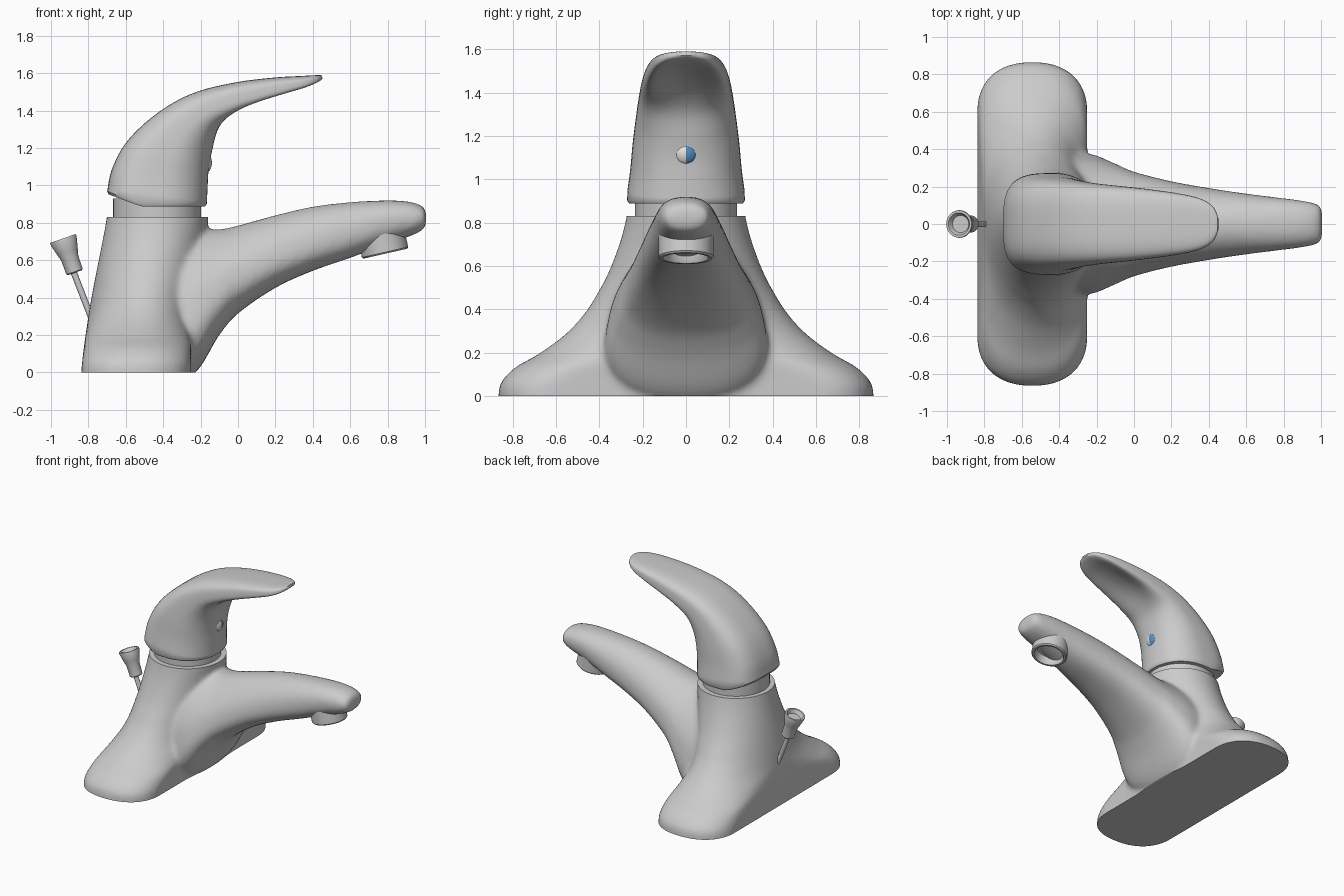
import bpy, bmesh, math
from mathutils import Vector

if "Cube" in bpy.data.objects:
    bpy.data.objects.remove(bpy.data.objects["Cube"])

def finish(name, bm, angle=40):
    bmesh.ops.recalc_face_normals(bm, faces=bm.faces[:])
    me = bpy.data.meshes.new(name)
    bm.to_mesh(me)
    bm.free()
    ob = bpy.data.objects.new(name, me)
    bpy.context.collection.objects.link(ob)
    bpy.ops.object.select_all(action='DESELECT')
    ob.select_set(True)
    bpy.context.view_layer.objects.active = ob
    bpy.ops.object.shade_smooth_by_angle(angle=math.radians(angle))
    return ob

def spline_rows(rows, steps):
    # Catmull-Rom interpolation of the section parameters
    out = []
    for i in range(len(rows) - 1):
        p0, p1, p2, p3 = (rows[min(max(i + j, 0), len(rows) - 1)] for j in (-1, 0, 1, 2))
        for s in range(steps):
            t = s / steps
            out.append([0.5 * (2*b + (c - a)*t + (2*a - 5*b + 4*c - d)*t*t + (3*b - a - 3*c + d)*t**3)
                        for a, b, c, d in zip(p0, p1, p2, p3)])
    out.append(list(rows[-1]))
    return out

def loft(bm, rings):
    loops = [[bm.verts.new(p) for p in r] for r in rings]
    n = len(loops[0])
    for a, b in zip(loops, loops[1:]):
        for i in range(n):
            bm.faces.new((a[i], a[(i+1) % n], b[(i+1) % n], b[i]))
    bm.faces.new(loops[0])
    bm.faces.new(loops[-1])

def sup(v, n):
    return math.copysign(abs(v) ** (2 / n), v)

def lathe(name, profile, origin, axis, seg=40):
    bm = bmesh.new()
    loft(bm, [[(r * math.cos(2*math.pi*i/seg), r * math.sin(2*math.pi*i/seg), z) for i in range(seg)]
              for r, z in profile])
    rot = Vector((0, 0, 1)).rotation_difference(Vector(axis)).to_matrix().to_4x4()
    bm.transform(rot)
    bmesh.ops.translate(bm, verts=bm.verts[:], vec=origin)
    return finish(name, bm)

ANG = [(i + 0.5) * 2 * math.pi / 64 for i in range(64)]

# Body: horizontal sections (z, x left, x right, half width, end length, exponent)
body_rows = [(-.1, -.84, -.25, .865, .27, 2.3), (0, -.838, -.25, .865, .27, 2.3),
             (.06, -.833, -.25, .855, .28, 2.3), (.13, -.825, -.25, .79, .34, 2.3),
             (.2, -.815, -.25, .67, .42, 2.2), (.3, -.80, -.24, .54, .50, 2.1),
             (.42, -.78, -.22, .44, .44, 2), (.55, -.755, -.2, .367, .367, 2),
             (.7, -.725, -.175, .308, .308, 2), (.83, -.702, -.158, .274, .274, 2),
             (.93, -.69, -.155, .262, .262, 2)]
bm = bmesh.new()
rings = []
for z, xl, xr, w, e, n in spline_rows(body_rows, 5):
    L = max(0, w - e)
    rings.append([((xl+xr)/2 + (xr-xl)/2 * sup(math.cos(t), n),
                   math.copysign(L, math.sin(t)) + e * sup(math.sin(t), n), z) for t in ANG])
loft(bm, rings)

# Spout: egg sections along x (x, bottom, top, half width, egg factor)
spout_rows = [(-.45, .02, .74, .33, .3), (-.25, -.02, .765, .355, .35), (-.1, .2, .765, .305, .35),
              (0, .315, .785, .268, .3), (.2, .452, .84, .222, .25), (.4, .543, .886, .189, .2),
              (.6, .612, .91, .162, .1), (.8, .688, .92, .138, 0), (.92, .728, .912, .122, 0),
              (.985, .76, .89, .105, 0), (1.006, .785, .865, .085, 0)]
rings = []
for x, zb, zt, w, k in spline_rows(spout_rows, 5):
    rings.append([(x, w * sup(math.sin(t), 2.3) * (1 - k * math.cos(t)),
                   (zb+zt)/2 + (zt-zb)/2 * sup(math.cos(t), 2.3)) for t in ANG])
loft(bm, rings)
raw = finish("raw_body", bm)

# Fuse body and spout with a soft fillet
m = raw.modifiers.new("fuse", 'REMESH')
m.mode = 'VOXEL'
m.voxel_size = 0.016
m = raw.modifiers.new("soften", 'SMOOTH')
m.factor = 0.5
m.iterations = 12
dg = bpy.context.evaluated_depsgraph_get()
fused = bpy.data.meshes.new_from_object(raw.evaluated_get(dg))
bm = bmesh.new()
bm.from_mesh(fused)
bpy.data.objects.remove(raw)

# Trim flat at the base and at the neck
def trim(z, sign, xmax):
    faces = [f for f in bm.faces if f.calc_center_median().x < xmax
             and (sign < 0 or f.calc_center_median().z > 0.6)]
    geom = list({v for f in faces for v in f.verts} | {e for f in faces for e in f.edges}) + faces
    r = bmesh.ops.bisect_plane(bm, geom=geom, dist=1e-5, plane_co=(0, 0, z),
                               plane_no=(0, 0, sign), clear_outer=True)
    edges = [g for g in r['geom_cut'] if isinstance(g, bmesh.types.BMEdge) and g.is_valid]
    bmesh.ops.edgeloop_fill(bm, edges=edges)
trim(0, -1, 9)
trim(.83, 1, -.08)
finish("body_and_spout", bm, 50)

# Collar under the handle
lathe("collar", [(.235, -.05), (.235, .13)], (-.432, 0, .80), (0, 0, 1), 64)

# Handle: sections between back and front edge (bx, bz, fx, fz, half width, hollow)
handle_rows = [(-.70, .965, -.166, .90, .272, 0), (-.675, 1.085, -.162, 1.0, .257, 0),
               (-.605, 1.22, -.155, 1.1, .246, 0), (-.49, 1.34, -.135, 1.2, .232, .0),
               (-.35, 1.44, -.08, 1.3, .217, .12), (-.2, 1.507, .03, 1.37, .203, .35),
               (0, 1.553, .14, 1.42, .186, .55), (.2, 1.577, .27, 1.47, .163, .6),
               (.34, 1.585, .37, 1.51, .135, .5), (.415, 1.589, .43, 1.545, .092, .3),
               (.447, 1.589, .452, 1.57, .035, 0)]
rings = []
for bx, bz, fx, fz, w, h in spline_rows(handle_rows, 5):
    ring = []
    for t in ANG:
        c, s = math.cos(t), math.sin(t)
        n = 3.2 if c < 0 else 2.2 + 1.5 * h
        u, y = sup(c, n), sup(s, n)
        if c > 0:
            u *= 1 - 1.3 * h * (1 - y * y)
        ring.append(((bx+fx)/2 + (fx-bx)/2 * u, w * y, (bz+fz)/2 + (fz-bz)/2 * u))
    rings.append(ring)
def skirt(scale, lift):
    # kinked lower edge that rises at the back
    r = []
    for x, y, z in rings[0]:
        x, y = -.433 + (x + .433) * scale, y * scale
        r.append((x, y, .888 + lift + max(0, -.52 - x) * .37))
    return r
rings[0] = skirt(1, .014)
rings.insert(0, skirt(.965, 0))
bm = bmesh.new()
loft(bm, rings)
finish("handle", bm)

# Hot and cold button, split in two colours
bm = bmesh.new()
bmesh.ops.create_uvsphere(bm, u_segments=32, v_segments=16, radius=.055)
for f in bm.faces:
    f.material_index = 1 if f.calc_center_median().y > 0 else 0
bmesh.ops.scale(bm, verts=bm.verts[:], vec=(.7, 1, 1))
bmesh.ops.translate(bm, verts=bm.verts[:], vec=(-.178, 0, 1.12))
button = finish("temperature_button", bm)
for nm, col in (("button_white", (.8, .77, .7, 1)), ("button_blue", (.08, .27, .58, 1))):
    mat = bpy.data.materials.new(nm)
    mat.diffuse_color = col
    mat.use_nodes = True
    mat.node_tree.nodes["Principled BSDF"].inputs["Base Color"].default_value = mat.diffuse_color
    button.data.materials.append(mat)

# Aerator nozzle, hollow from below
lathe("aerator", [(.095, .06), (.1, .008), (.106, 0), (.12, 0), (.127, .008), (.127, .13)],
      (.788, 0, .635), (-.22, 0, .97), 48)

# Pop-up waste rod and flared knob
AX = (-.33, 0, .94)
lathe("waste_rod", [(.017, 0), (.017, .32)], (-.768, 0, .25), (-.36, 0, .93), 16)
lathe("waste_knob", [(.04, 0), (.046, .006), (.048, .085), (.058, .12), (.074, .185), (.072, .194),
                     (.06, .194), (.054, .184), (.046, .165)], (-.872, 0, .533), AX, 32)
